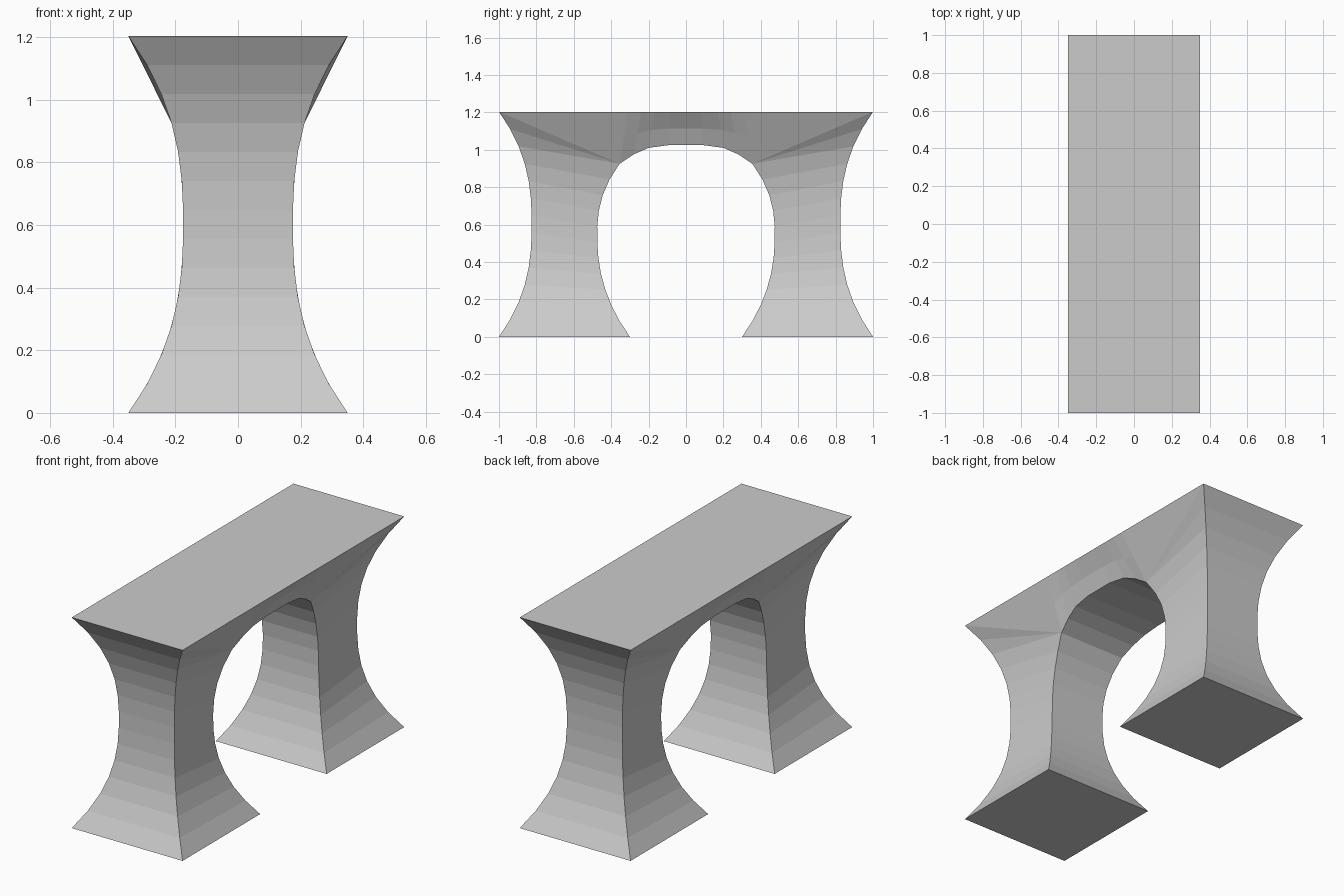
import bpy, bmesh

cube = bpy.data.objects.get("Cube")
if cube:
    bpy.data.objects.remove(cube, do_unlink=True)

HEIGHT = 1.203
STEPS = 13


def half_width(z):
    """Concave flare shared by the sides and the ends."""
    return 0.175 + 0.175 * abs(1 - 2 * z / HEIGHT) ** 2.5


def inner_y(z):
    """Inner edge of a leg: flares at the foot, curls in under the arch."""
    if z < 0.555:
        return 0.475 - 0.175 * (1 - z / 0.555) ** 2.3
    return 0.475 - 0.12 * ((z - 0.555) / 0.37) ** 2.3


bm = bmesh.new()


def vert(x, y, z):
    return bm.verts.new((x, y, z))


def strip(a, b):
    for i in range(len(a) - 1):
        bm.faces.new((a[i], a[i + 1], b[i + 1], b[i]))


# Outer end of one leg: corner line and centre line
levels = [HEIGHT * i / STEPS for i in range(STEPS + 1)]
outer = [vert(half_width(z), 0.65 + half_width(z), z) for z in levels]
outer_mid = [vert(0, v.co.y, v.co.z) for v in outer]
strip(outer, outer_mid)

# Inner side of the leg, continuing into the arch
jamb = [(inner_y(0.925 * i / 11), 0.925 * i / 11) for i in range(12)]
arch = [(0.28, 0.975), (0.20, 1.01), (0.09, 1.025), (0, 1.025)]
inner = [vert(half_width(z), y, z) for y, z in jamb + arch]
inner_mid = [vert(0, v.co.y, v.co.z) for v in inner]
strip(inner, inner_mid)

# Leg side, with a fan up to the top corner
strip(outer[:12], inner[:12])
spring = inner[11]
top_edge = [vert(0.35, y, HEIGHT) for y in (0.31, 0.24, 0.17, 0.08, 0)]
for a, b in ((outer[11], outer[12]), (outer[12], outer[13]), (outer[13], top_edge[0])):
    bm.faces.new((spring, a, b))

# Side wall above the arch, hollowed toward the middle
crown = inner[11:]
waist = []
for low, high, dent in zip(crown, top_edge, (0, 0.003, 0.007, 0.01, 0.01)):
    mid = (low.co + high.co) / 2
    waist.append(vert(mid.x - dent, mid.y, mid.z))
strip(crown, waist)
strip(waist, top_edge)

# Flat foot and flat top
bm.faces.new((outer[0], outer_mid[0], inner_mid[0], inner[0]))
bm.faces.new([outer[-1], outer_mid[-1], vert(0, 0, HEIGHT)] + top_edge[::-1])

# Mirror the quarter across both axes
for axis in "XY":
    bmesh.ops.mirror(bm, geom=bm.verts[:] + bm.edges[:] + bm.faces[:],
                     axis=axis, merge_dist=0.0001)
bmesh.ops.remove_doubles(bm, verts=bm.verts[:], dist=0.0001)
bmesh.ops.recalc_face_normals(bm, faces=bm.faces[:])

mesh = bpy.data.meshes.new("arched_bench")
bm.to_mesh(mesh)
bm.free()
bench = bpy.data.objects.new("arched_bench", mesh)
bpy.context.collection.objects.link(bench)

# Plain grey
grey = bpy.data.materials.new("light_grey")
grey.use_nodes = True
colour = (0.6, 0.6, 0.6, 1)
grey.diffuse_color = colour
grey.node_tree.nodes["Principled BSDF"].inputs["Base Color"].default_value = colour
mesh.materials.append(grey)
